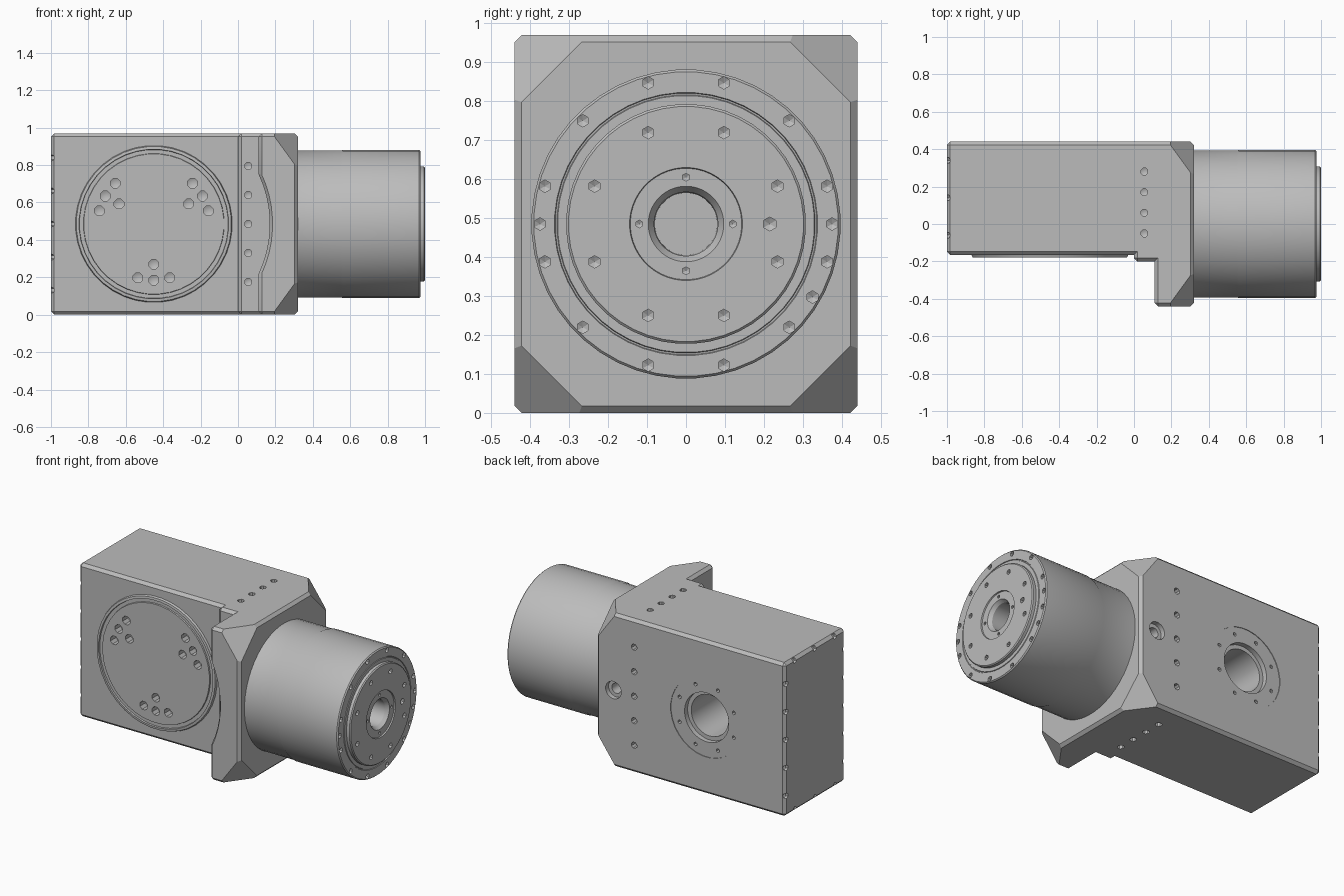
import bpy, bmesh, math
from mathutils import Vector

if "Cube" in bpy.data.objects:
    bpy.data.objects.remove(bpy.data.objects["Cube"])

CZ = 0.485          # height of every main axis
DX = -0.45          # x of the turntable axis

grey = bpy.data.materials.new("machined_grey")
grey.diffuse_color = (0.5, 0.5, 0.5, 1)
grey.use_nodes = True
grey.node_tree.nodes["Principled BSDF"].inputs["Base Color"].default_value = grey.diffuse_color


def finish(bm, name):
    bmesh.ops.recalc_face_normals(bm, faces=bm.faces)
    me = bpy.data.meshes.new(name)
    bm.to_mesh(me)
    bm.free()
    ob = bpy.data.objects.new(name, me)
    bpy.context.collection.objects.link(ob)
    me.materials.append(grey)
    return ob


def lathe(bm, profile, centre, axis, sides):
    """Turn (radius, position) points around the given axis; position is absolute."""
    a = "xyz".index(axis)
    u, v = [i for i in range(3) if i != a]
    rings = []
    for r, t in profile:
        ring = []
        for k in range(1 if r == 0 else sides):
            ang = 2 * math.pi * (k + 0.5) / sides
            p = Vector(centre)
            p[a] = t
            p[u] += r * math.cos(ang)
            p[v] += r * math.sin(ang)
            ring.append(bm.verts.new(p))
        rings.append(ring)
    for r0, r1 in zip(rings, rings[1:]):
        for k in range(sides):
            j = (k + 1) % sides
            quad = [r0[k % len(r0)], r0[j % len(r0)], r1[j % len(r1)], r1[k % len(r1)]]
            bm.faces.new(list(dict.fromkeys(quad)))


def hole(bm, centre, axis, start, end, r, sides=8):
    """Drill with a conical tip."""
    tip = end + math.copysign(r * 0.5, end - start)
    lathe(bm, [(0, start), (r, start), (r, end), (0, tip)], centre, axis, sides)


def cut(ob, bm):
    """Subtract the cutter mesh from the object."""
    cutter = finish(bm, "cutter")
    cutter.hide_render = True
    mod = ob.modifiers.new("cut", 'BOOLEAN')
    mod.operation = 'DIFFERENCE'
    mod.solver = 'EXACT'
    mod.object = cutter
    bpy.context.view_layer.objects.active = ob
    bpy.ops.object.modifier_apply(modifier=mod.name)
    bpy.data.objects.remove(cutter)


def smooth(ob):
    bpy.ops.object.select_all(action='DESELECT')
    ob.select_set(True)
    bpy.context.view_layer.objects.active = ob
    bpy.ops.object.shade_smooth_by_angle(angle=math.radians(28))


# Gearbox body: stepped plan extruded upward, outer edges chamfered
plan = [(-1, -.165), (0, -.165), (0, -.2), (.11, -.2),
        (.11, -.44), (.32, -.44), (.32, .44), (-1, .44)]
bm = bmesh.new()
base = bm.faces.new([bm.verts.new((x, y, 0)) for x, y in plan])
ext = bmesh.ops.extrude_face_region(bm, geom=[base])
bmesh.ops.translate(bm, vec=(0, 0, .97),
                    verts=[g for g in ext["geom"] if isinstance(g, bmesh.types.BMVert)])
bmesh.ops.recalc_face_normals(bm, faces=bm.faces)
convex = [e for e in bm.edges if e.is_convex]
bmesh.ops.bevel(bm, geom=convex, offset=.02, segments=1, affect='EDGES', clamp_overlap=True)

# Large slanted corners of the flange
for sy in (-1, 1):
    for sz in (-1, 1):
        res = bmesh.ops.bisect_plane(
            bm, geom=bm.verts[:] + bm.edges[:] + bm.faces[:],
            plane_co=(.32, sy * .42, CZ + sz * .315),
            plane_no=(1.375, sy, sz), clear_outer=True)
        rim = [g for g in res["geom_cut"] if isinstance(g, bmesh.types.BMEdge)]
        bmesh.ops.holes_fill(bm, edges=rim, sides=0)
body = finish(bm, "gearbox_body")

# Recesses: flange scoop, turntable pocket, rear ring with bore, rear plug seat
bm = bmesh.new()
lathe(bm, [(0, -.6), (.635, -.6), (.635, -.44), (.62, -.42), (.62, -.201), (0, -.201)],
      (DX, 0, CZ), "y", 64)
lathe(bm, [(0, -.2), (.405, -.2), (.405, -.11), (0, -.11)], (DX, 0, CZ), "y", 40)
lathe(bm, [(0, .5), (.25, .5), (.25, .436), (.155, .436), (.155, .405),
           (.13, .405), (.13, .05), (0, .05)], (DX, 0, CZ), "y", 32)
lathe(bm, [(0, .5), (.055, .5), (.055, .41), (.032, .41), (.032, .33), (0, .33)],
      (.2, 0, CZ), "y", 16)
cut(body, bm)

# Mounting holes around the body
bm = bmesh.new()
for k in range(-2, 3):
    z = CZ + k * .155
    hole(bm, (.055, 0, z), "y", -.25, -.16, .02)
    hole(bm, (.055, 0, z), "y", .5, .4, .02)
for y in (.28, .17, .06, -.05):
    hole(bm, (.055, y, 0), "z", 1.02, .93, .02)
    hole(bm, (.055, y, 0), "z", -.05, .04, .02)
for k in range(8):
    a = math.pi * (k + .5) / 4
    hole(bm, (DX + .205 * math.cos(a), 0, CZ + .205 * math.sin(a)), "y", .46, .415, .012, 6)
# End cover screws along the rim of the left face
for k in range(-2, 3):
    for y in (-.15, .425):
        hole(bm, (0, y, CZ + k * .177), "x", -1.05, -.985, .017, 6)
for y in (-.06, .14, .34):
    for z in (.015, .955):
        hole(bm, (0, y, z), "x", -1.05, -.985, .017, 6)
cut(body, bm)
smooth(body)

# Front turntable with a ring groove
bm = bmesh.new()
lathe(bm, [(0, -.10), (.405, -.10), (.405, -.164), (.42, -.164), (.415, -.178),
           (.4, -.18), (.398, -.17), (.377, -.17), (.375, -.178), (0, -.178)],
      (DX, 0, CZ), "y", 40)
table = finish(bm, "front_turntable")

# Three clusters of four holes
bm = bmesh.new()
for base_angle in (30, 150, 270):
    for offset, r in ((-16.5, .3), (0, .3), (16.5, .3), (0, .215)):
        a = math.radians(base_angle + offset)
        hole(bm, (DX + r * math.cos(a), 0, CZ + r * math.sin(a)), "y", -.25, -.125, .028)
cut(table, bm)
smooth(table)

# Round output housing with raised end plate and centre bore
bm = bmesh.new()
lathe(bm, [(0, .3), (.393, .3), (.393, .55), (.397, .56), (.397, .968), (.391, .975),
           (.338, .975), (.336, .971), (.332, .971), (.33, .975), (.308, .975),
           (.308, .994), (.302, 1.0), (.145, 1.0), (.143, .992), (.097, .992),
           (.082, .97), (.08, .6), (0, .6)], (0, 0, CZ), "x", 48)
housing = finish(bm, "output_housing")

# Bolt circles on the end of the housing
bm = bmesh.new()
bolts = [(.375, 15 + 30 * k, .975, .016) for k in range(12)]
bolts += [(.375, 0, .975, .016), (.375, 180, .975, .016), (.375, -30, .975, .016)]
bolts += [(.254, 22.5 + 45 * k, 1.0, .016) for k in range(8)]
bolts += [(.215, 0, 1.0, .018)]
bolts += [(.12, 90 * k, .992, .01) for k in range(4)]
for r, deg, face, size in bolts:
    a = math.radians(deg)
    hole(bm, (0, r * math.cos(a), CZ + r * math.sin(a)), "x", face + .03, face - .02, size, 6)
cut(housing, bm)
smooth(housing)
